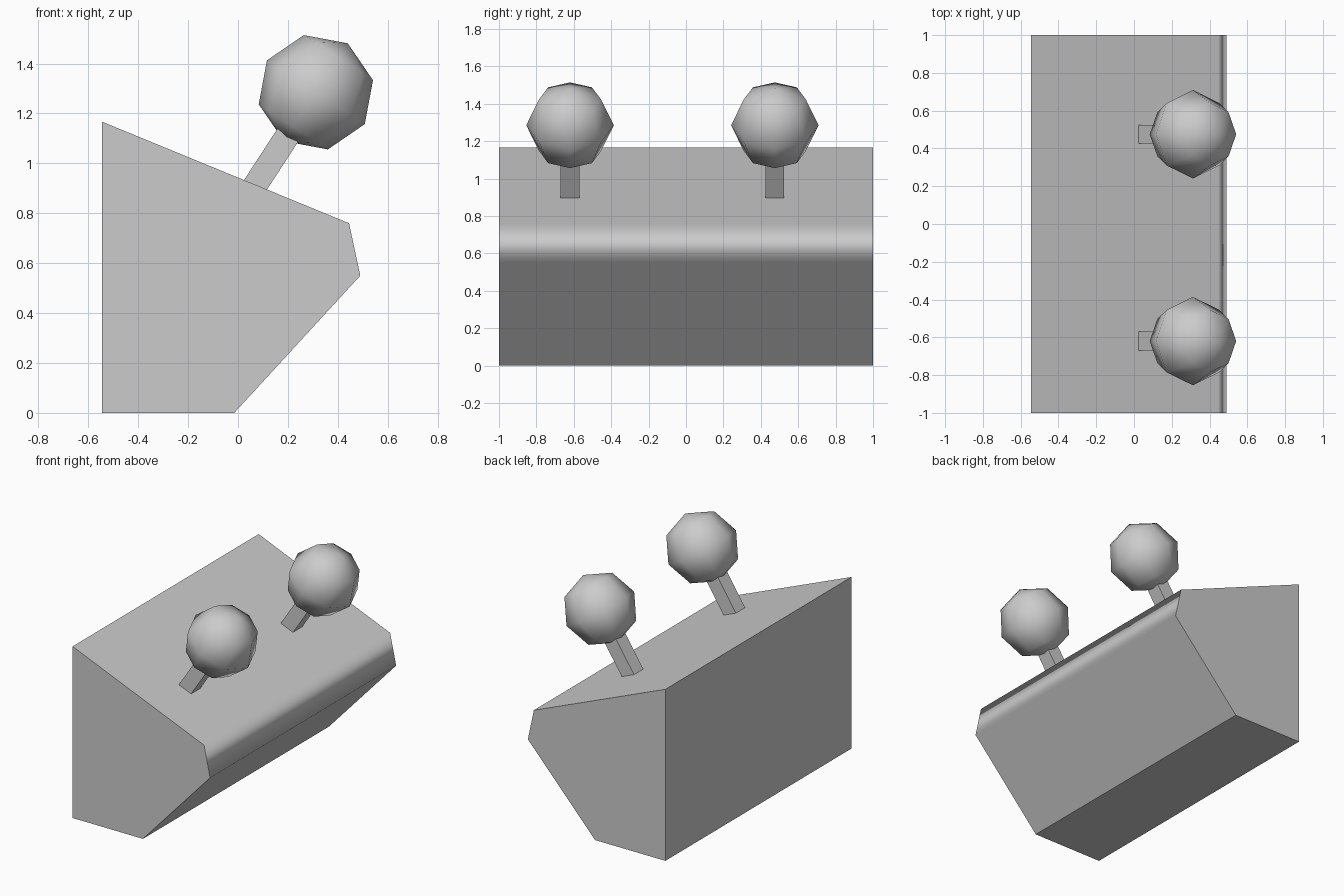
import bpy, bmesh
from math import radians
from mathutils import Vector, Matrix

if "Cube" in bpy.data.objects:
    bpy.data.objects.remove(bpy.data.objects["Cube"], do_unlink=True)

grey = bpy.data.materials.new("plain_grey")
grey.use_nodes = True
colour = (0.6, 0.6, 0.6, 1)
grey.diffuse_color = colour
grey.node_tree.nodes["Principled BSDF"].inputs["Base Color"].default_value = colour


def add_object(name, bm):
    bmesh.ops.recalc_face_normals(bm, faces=bm.faces[:])
    mesh = bpy.data.meshes.new(name)
    bm.to_mesh(mesh)
    bm.free()
    mesh.materials.append(grey)
    obj = bpy.data.objects.new(name, mesh)
    bpy.context.collection.objects.link(obj)
    return obj


# Console body: side profile swept along y, smooth only around the front lip
profile = [(-0.545, 0), (-0.015, 0), (0.49, 0.55), (0.445, 0.76), (-0.545, 1.167)]
bm = bmesh.new()
end = bm.faces.new([bm.verts.new((x, -1, z)) for x, z in profile])
sweep = bmesh.ops.extrude_face_region(bm, geom=[end])
moved = [g for g in sweep["geom"] if isinstance(g, bmesh.types.BMVert)]
bmesh.ops.translate(bm, verts=moved, vec=(0, 2, 0))
for face in bm.faces:
    face.smooth = True
for edge in bm.edges:
    edge.smooth = all(v.co.x > 0.4 for v in edge.verts) and edge.calc_length() > 1
body = add_object("console_body", bm)
weighted = body.modifiers.new("lip_shading", 'WEIGHTED_NORMAL')
weighted.keep_sharp = True
weighted.weight = 100

# Two levers leaning out of the sloped top
base = Vector((0.07, 0, 0.914))
centre = Vector((0.312, 0, 1.285))
lean = Matrix.Rotation(radians(33.1), 4, 'Y')
for side, y in (("front", -0.62), ("back", 0.475)):
    offset = Vector((0, y, 0))

    bm = bmesh.new()
    length = (centre - base).length
    place = Matrix.Translation(base.lerp(centre, 0.4) + offset) @ lean
    bmesh.ops.create_cube(bm, size=1, matrix=place @ Matrix.Diagonal((0.098, 0.1, length, 1)))
    add_object(side + "_lever_stem", bm)

    bm = bmesh.new()
    bmesh.ops.create_uvsphere(bm, u_segments=8, v_segments=4, radius=0.234,
                              matrix=Matrix.Translation(centre + offset) @ lean)
    for face in bm.faces:
        face.smooth = True
    add_object(side + "_lever_knob", bm)
